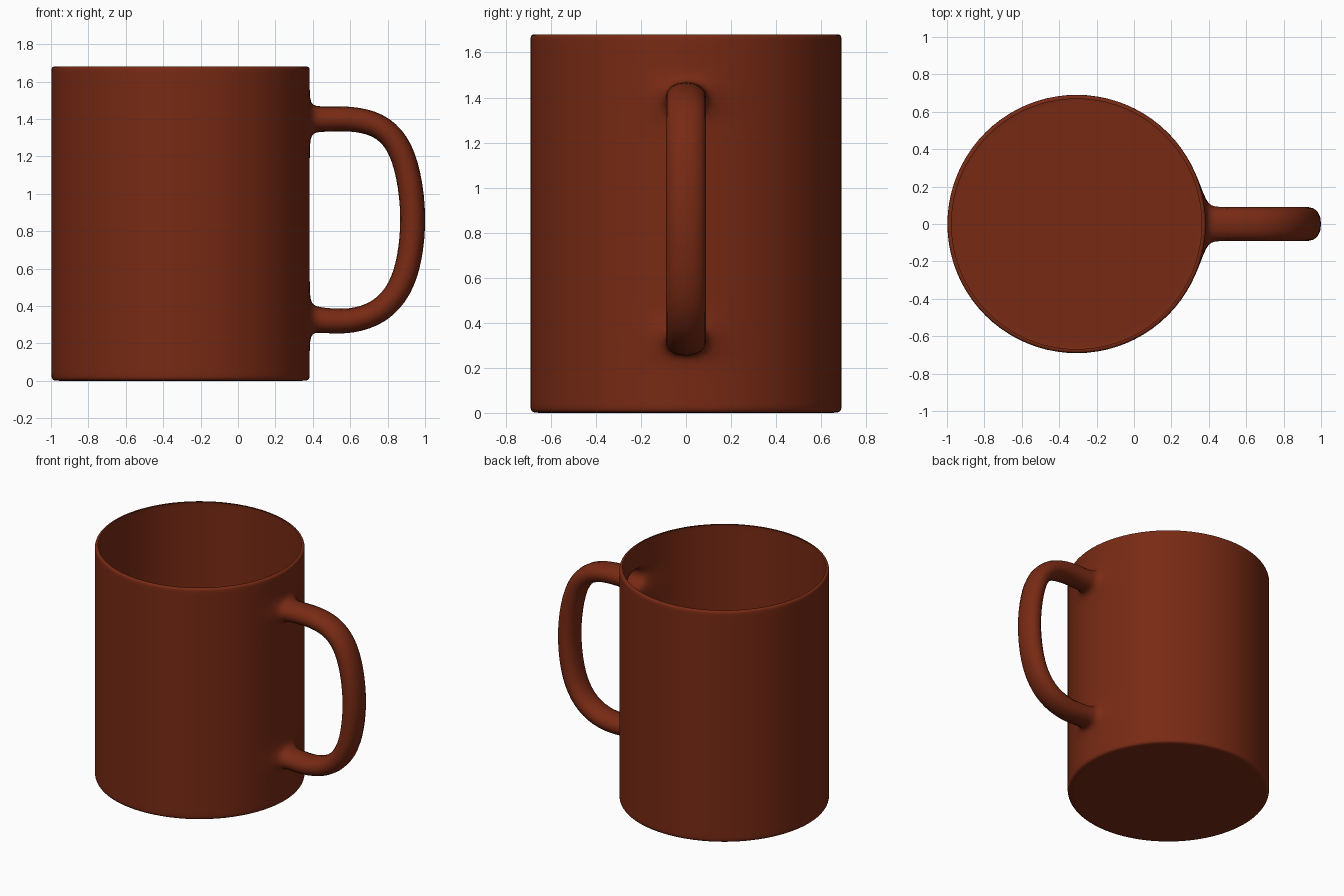
import bpy, bmesh, math
from mathutils import Vector

cube = bpy.data.objects.get("Cube")
if cube:
    bpy.data.objects.remove(cube)

# Glaze colour
glaze = bpy.data.materials.new("red_brown_glaze")
glaze.use_nodes = True
colour = (0.188, 0.023, 0.007, 1)
glaze.diffuse_color = colour
glaze.node_tree.nodes["Principled BSDF"].inputs["Base Color"].default_value = colour

SIDES, RADIUS, CENTRE_X = 20, 0.702, -0.307
bm = bmesh.new()


def body_ring(radius, z):
    """Ring of vertices with one wall panel centred on +x."""
    ring = []
    for i in range(SIDES):
        a = 2 * math.pi * (i - 0.5) / SIDES
        ring.append(bm.verts.new((CENTRE_X + radius * math.cos(a), radius * math.sin(a), z)))
    return ring


def bridge(lower, upper, skip=()):
    n = len(lower)
    for i in range(n):
        if i not in skip:
            j = (i + 1) % n
            bm.faces.new((lower[i], lower[j], upper[j], upper[i]))


# Cup: closed floor, thin wall and slightly inturned rim
LOW, HIGH = 0.25, 1.32          # lower edges of the two handle openings
wall = [0, 0.04, 0.14, LOW, 0.41, 0.52, 0.85, 1.2, HIGH, 1.48, 1.57, 1.645, 1.68]
profile = [(0.4, 0), (0.655, 0)] + [(RADIUS, z) for z in wall] + [(0.68, 1.68)]
rings = [body_ring(r, z) for r, z in profile]
bm.faces.new(list(reversed(rings[0])))
openings = {}
for (r, z), lower, upper in zip(profile, rings, rings[1:]):
    is_opening = z in (LOW, HIGH)
    bridge(lower, upper, skip=(0,) if is_opening else ())
    if is_opening:
        openings[z] = [lower[0], lower[1], upper[1], upper[0]]

# Handle: hollow tube swept from the upper opening to the lower one
path = [Vector((x, 0, z)) for x, z in (
    (0.44, 1.398), (0.6, 1.405), (0.75, 1.375), (0.855, 1.28), (0.915, 1.11),
    (0.942, 0.87), (0.92, 0.65), (0.87, 0.49), (0.765, 0.365), (0.6, 0.312), (0.44, 0.325))]
HALF_Y, HALF_T = 0.098, 0.073
previous = openings[HIGH]
for i, p in enumerate(path):
    t = (path[min(i + 1, len(path) - 1)] - path[max(i - 1, 0)]).normalized()
    out = Vector((-t.z, 0, t.x)) * HALF_T
    side = Vector((0, HALF_Y, 0))
    section = [bm.verts.new(p + v) for v in (-out - side, -out + side, out + side, out - side)]
    bridge(previous, section)
    previous = section
# The sweep arrives upside down, so the last opening is matched in reverse
a, b, c, d = openings[LOW]
bridge(previous, [d, c, b, a])

bmesh.ops.recalc_face_normals(bm, faces=bm.faces)
mesh = bpy.data.meshes.new("mug")
bm.to_mesh(mesh)
bm.free()
mesh.materials.append(glaze)
mug = bpy.data.objects.new("mug", mesh)
bpy.context.collection.objects.link(mug)
for f in mesh.polygons:
    f.use_smooth = True
sub = mug.modifiers.new("rounding", "SUBSURF")
sub.levels = sub.render_levels = 2
